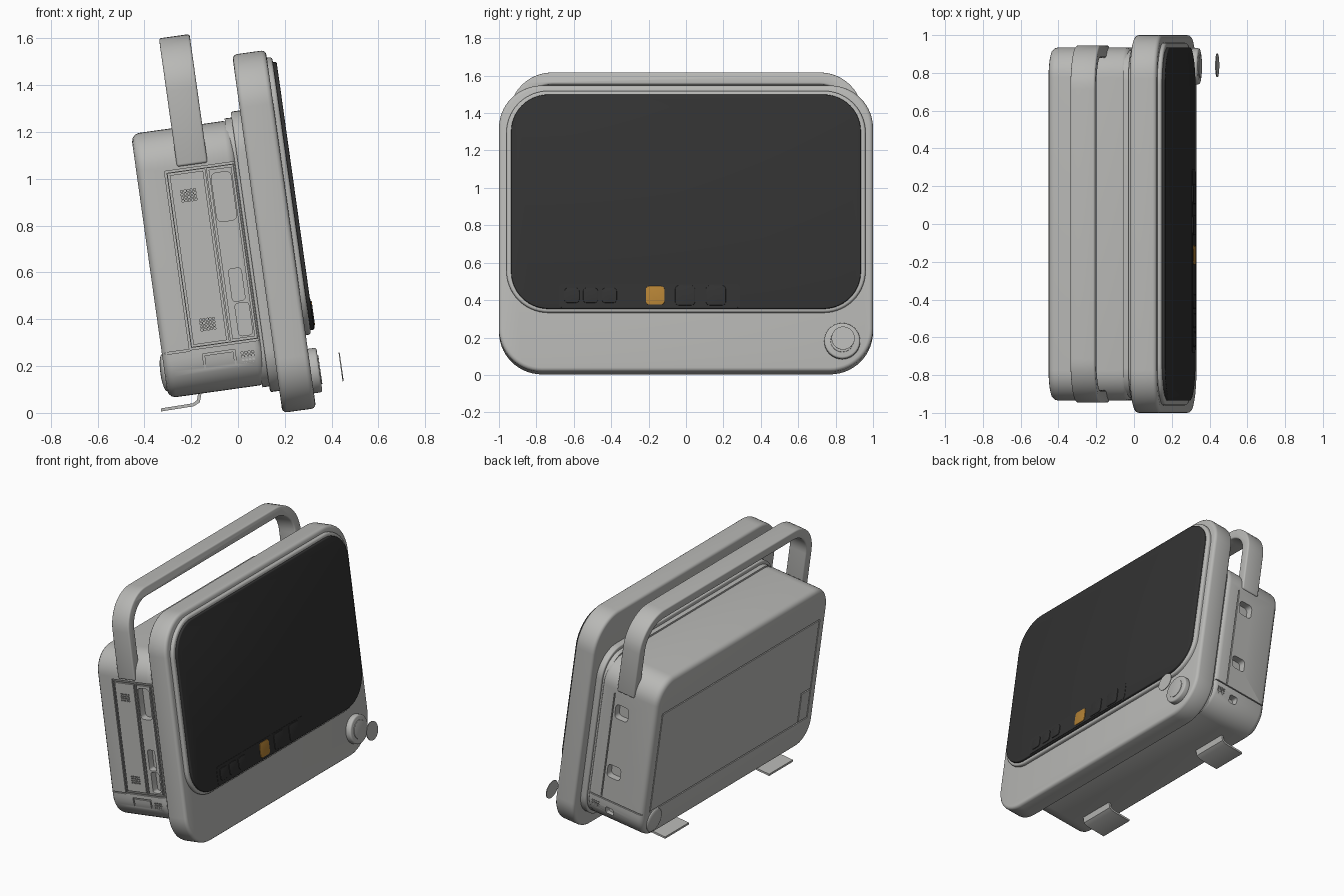
import bpy, bmesh
from math import sin, cos, pi, radians
from mathutils import Matrix

cube = bpy.data.objects.get("Cube")
if cube:
    bpy.data.objects.remove(cube, do_unlink=True)

# Tilted frame: x is the screen normal, z runs up the screen
TILT = Matrix.Translation((0.19, 0, 0)) @ Matrix.Rotation(radians(-8), 4, 'Y')


def material(name, rgb):
    m = bpy.data.materials.new(name)
    m.use_nodes = True
    m.diffuse_color = (*rgb, 1)
    bsdf = m.node_tree.nodes["Principled BSDF"]
    bsdf.inputs["Base Color"].default_value = (*rgb, 1)
    bsdf.inputs["Roughness"].default_value = 0.6
    return m


SHELL = material("warm grey shell", (0.48, 0.48, 0.465))
GLASS = material("black glass", (0.032, 0.032, 0.032))
AMBER = material("amber", (0.45, 0.22, 0.035))


def rounded(a0, a1, b0, b1, r, n=10):
    """Outline of a rounded rectangle."""
    corners = [(a1 - r, b1 - r), (a0 + r, b1 - r), (a0 + r, b0 + r), (a1 - r, b0 + r)]
    return [(ca + r * cos((k + i / n) * pi / 2), cb + r * sin((k + i / n) * pi / 2))
            for k, (ca, cb) in enumerate(corners) for i in range(n + 1)]


def circle(ca, cb, r, n=40):
    return [(ca + r * cos(2 * pi * i / n), cb + r * sin(2 * pi * i / n)) for i in range(n)]


def finish(obj, bevel=0.0, segments=3):
    bpy.ops.object.select_all(action='DESELECT')
    obj.select_set(True)
    bpy.context.view_layer.objects.active = obj
    if bevel:
        mod = obj.modifiers.new("edge", 'BEVEL')
        mod.width, mod.segments = bevel, segments
        mod.limit_method, mod.angle_limit = 'ANGLE', radians(40)
        bpy.ops.object.modifier_apply(modifier=mod.name)
    bpy.ops.object.shade_smooth_by_angle(angle=radians(32))


def from_bmesh(name, bm, mat, matrix=TILT):
    bmesh.ops.recalc_face_normals(bm, faces=bm.faces)
    mesh = bpy.data.meshes.new(name)
    bm.to_mesh(mesh)
    bm.free()
    mesh.materials.append(mat)
    obj = bpy.data.objects.new(name, mesh)
    bpy.context.collection.objects.link(obj)
    obj.matrix_world = matrix
    bpy.context.view_layer.update()
    return obj


def prism(name, outline, axis, start, end, mat=SHELL, bevel=0.0, matrix=TILT):
    """Extrude a (y, z) outline along x, or an (x, z) outline along y."""
    bm = bmesh.new()
    place = (lambda a, b, d: (d, a, b)) if axis == 'x' else (lambda a, b, d: (a, d, b))
    face = bm.faces.new([bm.verts.new(place(a, b, start)) for a, b in outline])
    ext = bmesh.ops.extrude_face_region(bm, geom=[face])
    shift = (end - start, 0, 0) if axis == 'x' else (0, end - start, 0)
    bmesh.ops.translate(bm, vec=shift,
                        verts=[v for v in ext["geom"] if isinstance(v, bmesh.types.BMVert)])
    obj = from_bmesh(name, bm, mat, matrix)
    finish(obj, bevel)
    return obj


def cut(target, cutter):
    cutter.hide_render = True
    mod = target.modifiers.new("cut", 'BOOLEAN')
    mod.operation, mod.solver, mod.object = 'DIFFERENCE', 'EXACT', cutter
    bpy.ops.object.select_all(action='DESELECT')
    bpy.context.view_layer.objects.active = target
    target.select_set(True)
    bpy.ops.object.modifier_apply(modifier=mod.name)
    bpy.data.objects.remove(cutter, do_unlink=True)


def cut_boxes(target, boxes):
    """Cut separate boxes given as (x0, x1, y0, y1, z0, z1)."""
    bm = bmesh.new()
    for x0, x1, y0, y1, z0, z1 in boxes:
        m = (Matrix.Translation(((x0 + x1) / 2, (y0 + y1) / 2, (z0 + z1) / 2))
             @ Matrix.Diagonal((x1 - x0, y1 - y0, z1 - z0, 1)))
        bmesh.ops.create_cube(bm, size=1, matrix=m)
    cut(target, from_bmesh("groove_cutter", bm, SHELL))


W = 0.935       # half width of the rear body
BACK = -0.475   # depth of its back face
G = 0.004       # half width of the seams


def side_seams(target, side, x0, x1, z0, z1):
    """Rectangular seam on one end of the body."""
    y0, y1 = sorted((side * (W - 0.012), side * (W + 0.02)))
    cut_boxes(target, [(x - G, x + G, y0, y1, z0 - G, z1 + G) for x in (x0, x1)])
    cut_boxes(target, [(x0, x1, y0, y1, z - G, z + G) for z in (z0, z1)])


def back_seams(target, y0, y1, z0, z1):
    x0, x1 = BACK - 0.02, BACK + 0.008
    cut_boxes(target, [(x0, x1, y - G, y + G, z0 - G, z1 + G) for y in (y0, y1)])
    cut_boxes(target, [(x0, x1, y0, y1, z - G, z + G) for z in (z0, z1)])


def pocket(target, side, x, z, w, h, depth=0.05):
    r = min(w, h) * 0.25
    outline = rounded(x - w / 2, x + w / 2, z - h / 2, z + h / 2, r, 4)
    cut(target, prism("pocket_cutter", outline, 'y', side * (W - depth), side * (W + 0.03)))


def dots(target, side, x, z, cols, rows, pitch):
    y0, y1 = sorted((side * (W - 0.01), side * (W + 0.02)))
    s = pitch * 0.3
    cut_boxes(target, [(cx - s, cx + s, y0, y1, cz - s, cz + s)
                       for cx in (x + (i - (cols - 1) / 2) * pitch for i in range(cols))
                       for cz in (z + (j - (rows - 1) / 2) * pitch for j in range(rows))])


# Front frame, raised rim and screen
prism("front_frame", rounded(-1, 1, 0, 1.545, 0.23, 14), 'x', 0, 0.145, bevel=0.02)
prism("screen_rim", rounded(-0.96, 0.96, 0.315, 1.512, 0.225, 14), 'x', 0.1, 0.168, bevel=0.012)
prism("screen", rounded(-0.935, 0.935, 0.333, 1.489, 0.2, 14), 'x', 0.12, 0.184, GLASS, 0.006)

# Touch buttons on the screen
prism("button_strip", rounded(-0.68, 0.29, 0.338, 0.465, 0.02, 4), 'x', 0.18, 0.186, GLASS)
for i, (y, half) in enumerate([(-0.61, 0.04), (-0.51, 0.04), (-0.41, 0.04),
                               (-0.165, 0.05), (-0.005, 0.053), (0.16, 0.053)]):
    prism(f"screen_button_{i + 1}",
          rounded(y - half, y + half, 0.403 - half, 0.403 + half, 0.018, 4),
          'x', 0.181, 0.19, AMBER if i == 3 else GLASS, 0.002)

# Dial with its separate cap
prism("dial", circle(0.835, 0.16, 0.096), 'x', 0.13, 0.182, bevel=0.01)
prism("dial_ring", circle(0.835, 0.16, 0.062), 'x', 0.17, 0.186, bevel=0.002)
prism("dial_cap", circle(0.84, 0.16, 0.062), 'x', 0.273, 0.278)

# Rear body and the stepped collar joining it to the frame
body = prism("rear_body", rounded(-W, W, 0.13, 1.27, 0.16), 'x', BACK, -0.045, bevel=0.035)
prism("collar", rounded(-W, W, 0.095, 1.305, 0.18), 'x', -0.04, 0.01, bevel=0.008)
prism("collar_neck", rounded(-0.92, 0.92, 0.12, 1.28, 0.16), 'x', -0.07, -0.02)

# Seams around the body and on the back
for side in (-1, 1):
    y0, y1 = sorted((side * (W - 0.01), side * (W + 0.02)))
    cut_boxes(body, [(BACK + 0.012, -0.355 if side < 0 else -0.06, y0, y1, 0.32 - G, 0.32 + G)])
back_seams(body, -0.86, 0.86, 0.32, 1.03)
back_seams(body, -0.86, -0.76, 0.32, 0.53)

# Hatch, ports and grilles on the right end
side_seams(body, -1, -0.352, -0.056, 0.325, 1.088)
side_seams(body, -1, -0.34, -0.188, 0.337, 1.076)
side_seams(body, -1, -0.172, -0.066, 0.337, 1.076)
side_seams(body, -1, -0.3, -0.168, 0.15, 0.293)
for x, z, w, h in [(-0.119, 0.95, 0.085, 0.21), (-0.117, 0.57, 0.055, 0.14),
                   (-0.108, 0.42, 0.06, 0.14)]:
    pocket(body, -1, x, z, w, h)
dots(body, -1, -0.267, 0.976, 5, 4, 0.014)
dots(body, -1, -0.264, 0.42, 5, 4, 0.014)

# Ports on the left end
for x, z, w, h in [(-0.22, 0.96, 0.1, 0.1), (-0.22, 0.53, 0.1, 0.09), (-0.22, 0.245, 0.06, 0.05)]:
    pocket(body, 1, x, z, w, h)
cut_boxes(body, [(-0.15 - G, -0.15 + G, W - 0.01, W + 0.02, 0.33, 1.08)])
for side in (-1, 1):
    dots(body, side, -0.112, 0.24, 4, 6, 0.015)
finish(body)


# Carrying handle
def arch(half, top, r, bottom, n=12):
    right = [(half - r + r * cos(i / n * pi / 2), top - r + r * sin(i / n * pi / 2))
             for i in range(n + 1)]
    return [(half, bottom)] + right + [(-y, z) for y, z in reversed(right)] + [(-half, bottom)]


prism("carry_handle", arch(0.945, 1.658, 0.23, 1.104) + arch(0.88, 1.593, 0.165, 1.104)[::-1],
      'x', -0.3, -0.168, bevel=0.01)

# Low round boss on the back corner
bm = bmesh.new()
bmesh.ops.create_uvsphere(bm, u_segments=28, v_segments=14, radius=1,
                          matrix=Matrix.Translation((BACK, 0.8, 0.24))
                          @ Matrix.Diagonal((0.018, 0.08, 0.08, 1)))
finish(from_bmesh("back_boss", bm, SHELL))

# Bent plate feet
FOOT = [(-0.33, 0.006), (-0.19, 0.028), (-0.163, 0.045), (-0.153, 0.1), (-0.168, 0.1),
        (-0.175, 0.055), (-0.192, 0.041), (-0.33, 0.019)]
for name, y in (("foot_left_end", 0.57), ("foot_right_end", -0.57)):
    prism(name, FOOT, 'y', y - 0.13, y + 0.13, matrix=Matrix.Identity(4))
